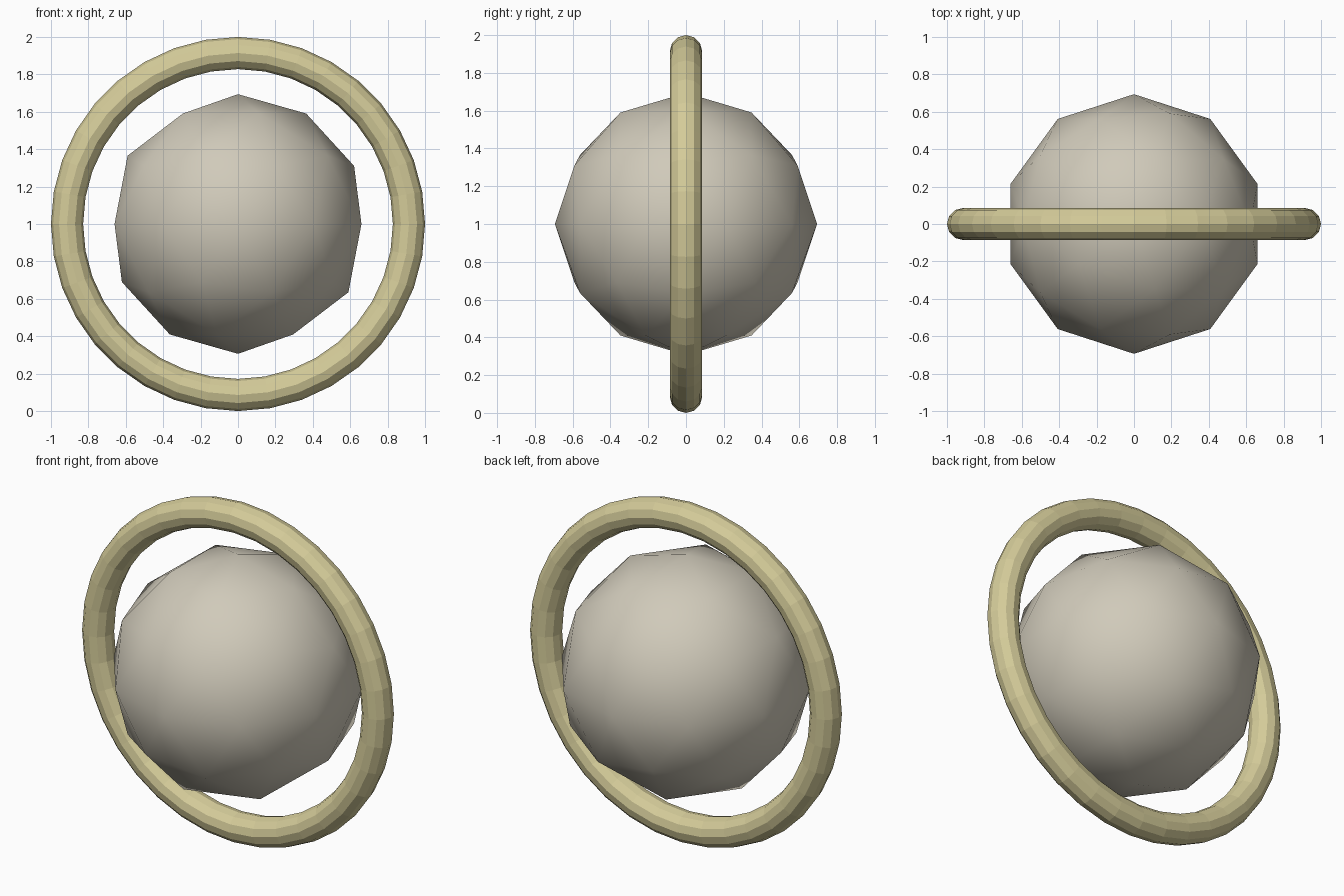
import bpy
import math

if "Cube" in bpy.data.objects:
    bpy.data.objects.remove(bpy.data.objects["Cube"])


def make_material(name, color):
    mat = bpy.data.materials.new(name)
    mat.diffuse_color = (*color, 1.0)
    mat.use_nodes = True
    mat.node_tree.nodes["Principled BSDF"].inputs["Base Color"].default_value = mat.diffuse_color
    return mat


stone = make_material("pale stone", (0.63, 0.59, 0.49))
gold = make_material("pale gold", (0.66, 0.60, 0.32))

CENTRE = (0, 0, 1)

# Low-poly globe, smoothly shaded
bpy.ops.mesh.primitive_ico_sphere_add(subdivisions=2, radius=0.694, location=CENTRE)
globe = bpy.context.object
globe.name = "globe"
globe.data.materials.append(stone)
bpy.ops.object.shade_smooth()

# Upright faceted ring around the globe
bpy.ops.mesh.primitive_torus_add(
    major_radius=0.914, minor_radius=0.086,
    major_segments=36, minor_segments=12,
    location=CENTRE, rotation=(math.pi / 2, 0, 0))
ring = bpy.context.object
ring.name = "ring"
ring.data.materials.append(gold)
bpy.ops.object.shade_flat()
